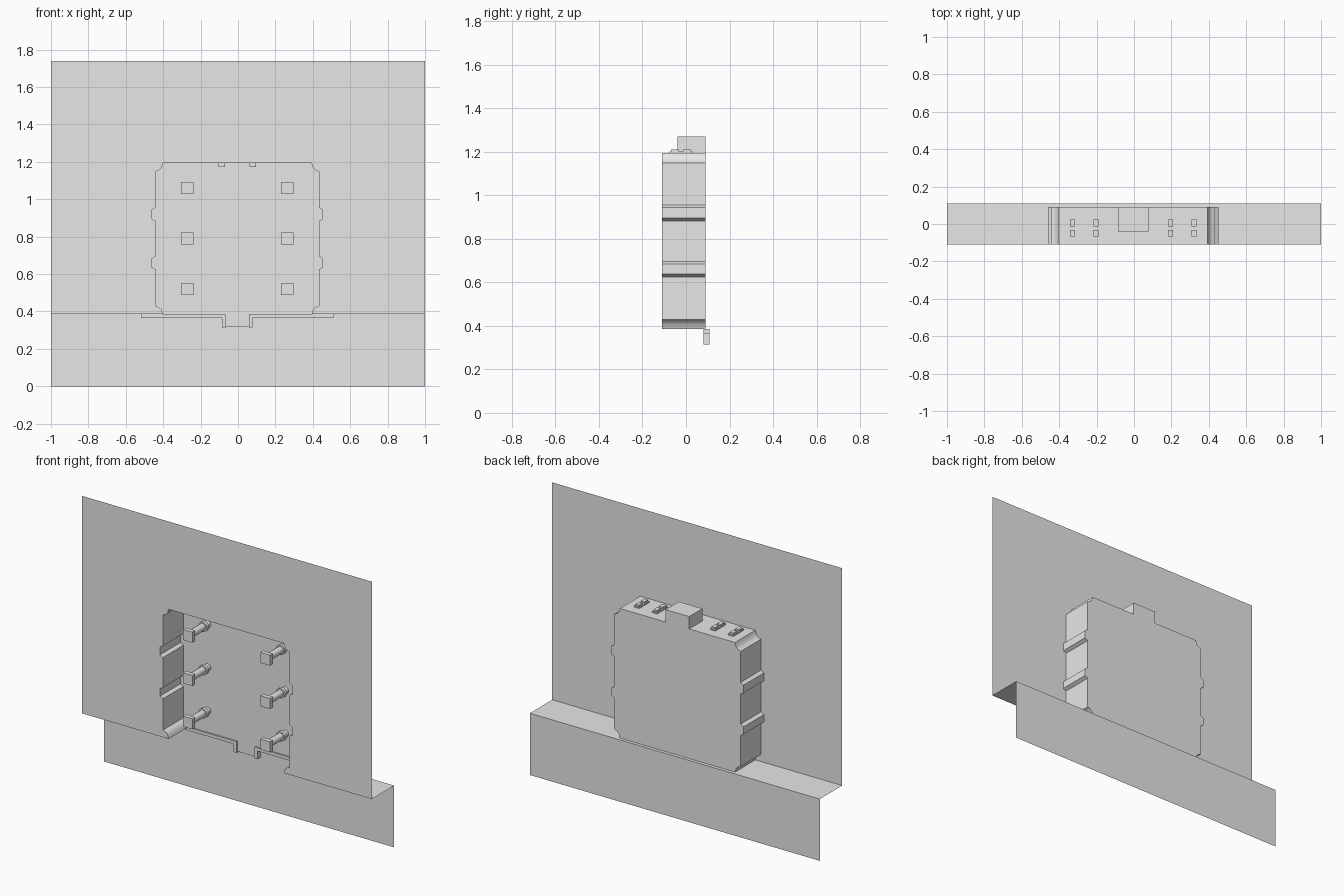
import bpy, bmesh
from math import radians
from mathutils import Matrix, Vector

cube = bpy.data.objects.get("Cube")
if cube:
    bpy.data.objects.remove(cube)

grey = bpy.data.materials.new("light_grey")
grey.use_nodes = True
tone = (0.8, 0.8, 0.8, 1)
grey.diffuse_color = tone
grey.node_tree.nodes["Principled BSDF"].inputs["Base Color"].default_value = tone

FRONT, REAR, BACK = -0.11, 0.09, 0.11
LEDGE, TOP, MID = 0.385, 1.193, -0.004


def finish(name, bm, smooth=False):
    mesh = bpy.data.meshes.new(name)
    bm.to_mesh(mesh)
    bm.free()
    obj = bpy.data.objects.new(name, mesh)
    bpy.context.collection.objects.link(obj)
    mesh.materials.append(grey)
    if smooth:
        bpy.ops.object.select_all(action='DESELECT')
        obj.select_set(True)
        bpy.context.view_layer.objects.active = obj
        bpy.ops.object.shade_smooth_by_angle(angle=radians(40))
    return obj


def sheet(name, points, facing):
    """One flat face through the points, turned towards facing."""
    bm = bmesh.new()
    face = bm.faces.new([bm.verts.new(p) for p in points])
    face.normal_update()
    if face.normal.dot(Vector(facing)) < 0:
        face.normal_flip()
    bmesh.ops.triangulate(bm, faces=[face])
    return finish(name, bm)


def box(name, x, y, z):
    bm = bmesh.new()
    size = Matrix.Diagonal((x[1] - x[0], y[1] - y[0], z[1] - z[0], 1))
    centre = Vector((sum(x), sum(y), sum(z))) / 2
    bmesh.ops.create_cube(bm, size=1, matrix=Matrix.Translation(centre) @ size)
    return finish(name, bm)


# Outline of the niche: right half from the bottom up, then mirrored
half = [(0.397, LEDGE), (0.405, 0.41), (0.42, 0.424), (0.436, 0.43)]
for low, high in ((0.625, 0.695), (0.882, 0.955)):
    half += [(0.436, low), (0.456, low + 0.012), (0.456, high - 0.012), (0.436, high)]
half += [(0.436, 1.148), (0.42, 1.154), (0.405, 1.168), (0.397, TOP)]
outline = [(MID + x, z) for x, z in half] + [(MID - x, z) for x, z in reversed(half)]

# Front wall panel with the niche opening
wall = [(1, LEDGE), (1, 1.74), (-1, 1.74), (-1, LEDGE)]
sheet("front_wall", [(x, FRONT, z) for x, z in wall + outline[::-1]], (0, -1, 0))

# Niche shell and back plate
bm = bmesh.new()
front = [bm.verts.new((x, FRONT, z)) for x, z in outline]
rear = [bm.verts.new((x, REAR, z)) for x, z in outline]
for i in range(len(outline) - 1):
    bm.faces.new((front[i], front[i + 1], rear[i + 1], rear[i]))
bmesh.ops.recalc_face_normals(bm, faces=bm.faces)
finish("niche_shell", bm, True)
sheet("niche_back", [(x, REAR, z) for x, z in outline], (0, 1, 0))

# Ledge, cut away under the niche, and the lower wall
e = 0.397
ledge = [(-1, FRONT), (MID - e, FRONT), (MID - e, REAR), (MID + e, REAR),
         (MID + e, FRONT), (1, FRONT), (1, BACK), (-1, BACK)]
sheet("ledge", [(x, y, LEDGE) for x, y in ledge], (0, 0, 1))
sheet("lower_wall", [(x, BACK, z) for x, z in ((-1, 0), (1, 0), (1, LEDGE), (-1, LEDGE))],
      (0, -1, 0))

# Socket housing above the niche
box("socket_housing", (-0.085, 0.078), (-0.04, REAR), (TOP, 1.27))

for side, s in (("left", 1), ("right", -1)):
    # Lip strip and its downward leg
    a, b, c = (MID + s * d for d in (0.063, 0.082, 0.515))
    box(side + "_lip", sorted((a, c)), (0.08, 0.108), (0.365, LEDGE))
    box(side + "_lip_leg", sorted((a, b)), (0.08, 0.108), (0.315, 0.37))
    # Hooks beside the socket
    box(side + "_socket_hook", sorted((MID + s * 0.065, MID + s * 0.1)),
        (-0.045, -0.03), (1.172, TOP))
    # Raised clips on top of the niche, each with two small pads
    for n, x in enumerate((0.2, 0.325)):
        cx = MID + s * x
        box(f"{side}_clip_{n}", (cx - 0.018, cx + 0.018), (-0.075, 0.03), (TOP, 1.2))
        for m, y in enumerate((-0.05, 0.005)):
            box(f"{side}_clip_pad_{n}_{m}", (cx - 0.013, cx + 0.013),
                (y - 0.018, y + 0.018), (1.2, 1.21))
    # Pegs: square head, round shaft and collar
    px = MID + s * 0.268
    for n, z in enumerate((0.52, 0.79, 1.06)):
        h = 0.033
        box(f"{side}_peg_head_{n}", (px - h, px + h), (-0.108, -0.08), (z - h, z + h))
        bm = bmesh.new()
        for r, y0, y1 in ((0.022, -0.08, REAR), (0.031, 0.04, 0.06)):
            turn = Matrix.Rotation(radians(90), 4, 'X')
            place = Matrix.Translation((px, (y0 + y1) / 2, z)) @ turn
            bmesh.ops.create_cone(bm, cap_ends=True, segments=16, radius1=r, radius2=r,
                                  depth=y1 - y0, matrix=place)
        finish(f"{side}_peg_shaft_{n}", bm, True)

# Tab between the two legs
sheet("lip_tab", [(x, REAR, z) for x, z in ((-0.07, 0.32), (0.062, 0.32),
                                            (0.062, LEDGE), (-0.07, LEDGE))], (0, -1, 0))
